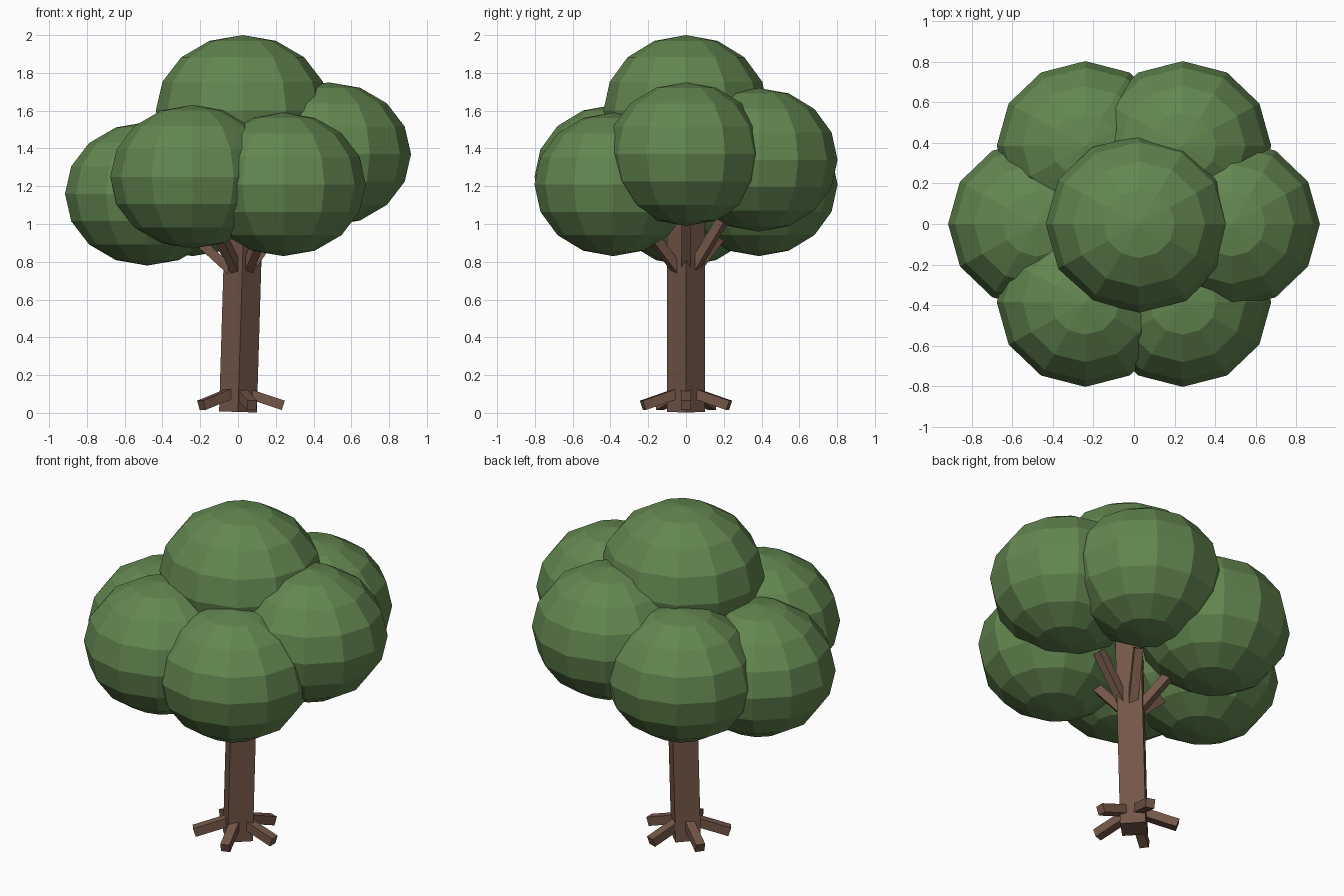
import bpy, bmesh, math
from mathutils import Vector, Matrix

if "Cube" in bpy.data.objects:
    bpy.data.objects.remove(bpy.data.objects["Cube"])


def material(name, rgb):
    m = bpy.data.materials.new(name)
    m.diffuse_color = (*rgb, 1)
    m.use_nodes = True
    m.node_tree.nodes["Principled BSDF"].inputs["Base Color"].default_value = m.diffuse_color
    return m


green = material("leaf_green", (0.125, 0.24, 0.08))
brown = material("bark_brown", (0.175, 0.095, 0.065))


def finish(bm, name, mat):
    bmesh.ops.recalc_face_normals(bm, faces=bm.faces)
    me = bpy.data.meshes.new(name)
    bm.to_mesh(me)
    bm.free()
    me.materials.append(mat)
    ob = bpy.data.objects.new(name, me)
    bpy.context.collection.objects.link(ob)
    return ob


def leaf_clump(name, centre, radii):
    bm = bmesh.new()
    bmesh.ops.create_uvsphere(
        bm, u_segments=12, v_segments=8, radius=1,
        matrix=Matrix.Translation(centre) @ Matrix.Diagonal((*radii, 1)))
    finish(bm, name, green)


def beam(name, start, end, width):
    """Square bar between two points."""
    start, end = Vector(start), Vector(end)
    d = end - start
    rot = d.to_track_quat('Z', 'Y').to_matrix().to_4x4()
    bm = bmesh.new()
    bmesh.ops.create_cube(
        bm, size=1,
        matrix=Matrix.Translation((start + end) / 2) @ rot
        @ Matrix.Diagonal((width, width, d.length, 1)))
    finish(bm, name, brown)


# Trunk: square post, corners on the axes, leaning slightly to +x
bm = bmesh.new()
bmesh.ops.create_cone(
    bm, cap_ends=True, segments=4, radius1=0.1, radius2=0.1, depth=1.2,
    matrix=Matrix.Translation((0, 0, 0.005)) @ Matrix.Rotation(0.03, 4, 'Y')
    @ Matrix.Translation((0, 0, 0.6)))
finish(bm, "trunk", brown)

# Roots: five bars spread around the base
for i in range(5):
    a = math.radians(72 * i)
    c, s = math.cos(a), math.sin(a)
    beam(f"root_{i + 1}", (0.02 * c, 0.02 * s, 0.113),
         (0.24 * c, 0.24 * s, 0.04), 0.052)

# Ring of leaf clumps, each with a branch reaching toward it
heights = [1.37, 1.34, 1.21, 1.16, 1.25, 1.21]
fork = Vector((0.02, 0, 0.70))
for i, z in enumerate(heights):
    a = math.radians(60 * i)
    centre = Vector((0.48 * math.cos(a), 0.445 * math.sin(a), z))
    leaf_clump(f"leaf_clump_{i + 1}", centre, (0.436, 0.417, 0.38))
    beam(f"branch_{i + 1}", fork, fork.lerp(centre, 0.5), 0.05)

# Crown clump on top
leaf_clump("crown_clump", Vector((0.025, 0, 1.6)), (0.46, 0.437, 0.4))
